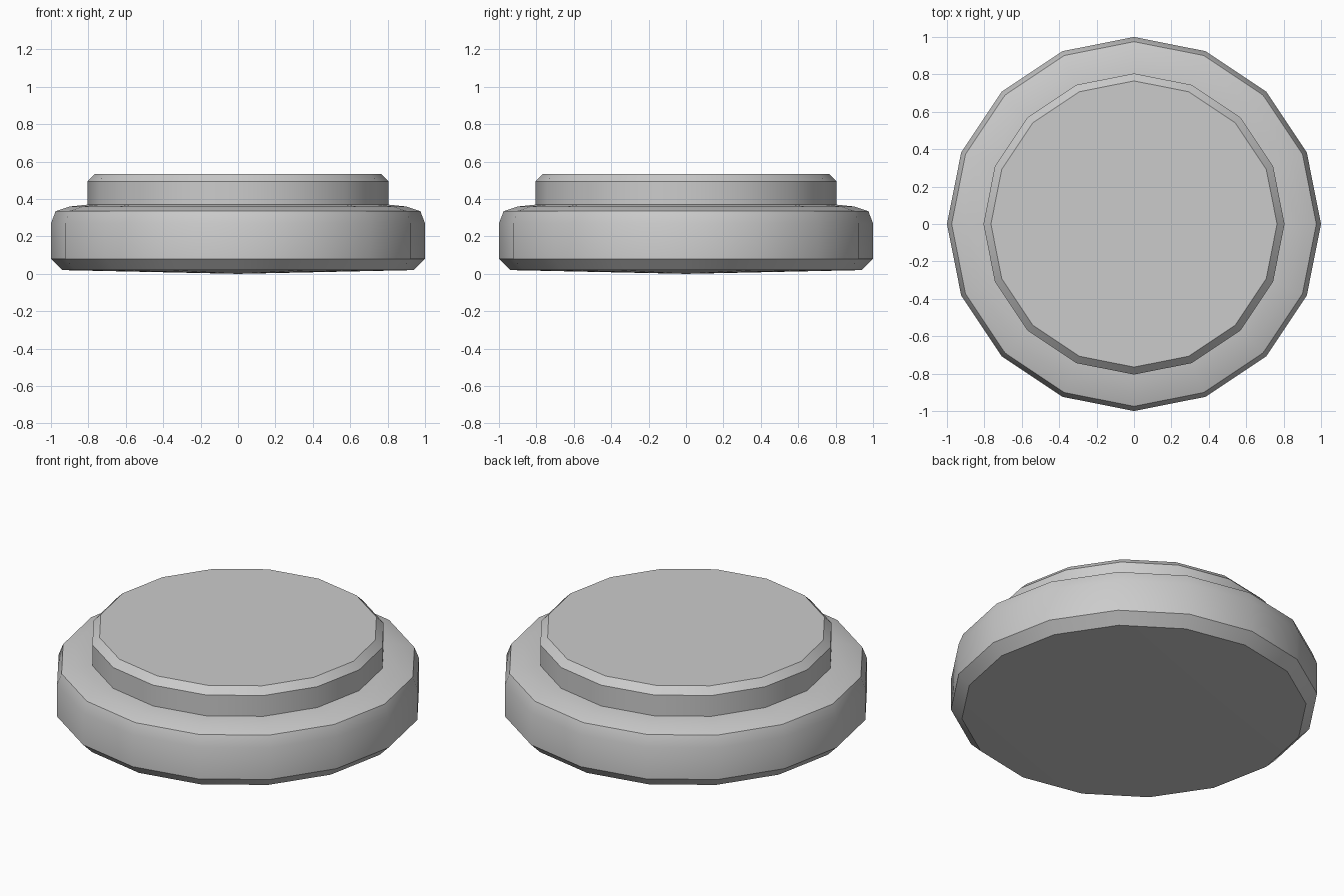
import bpy, bmesh, math

if "Cube" in bpy.data.objects:
    bpy.data.objects.remove(bpy.data.objects["Cube"])

SIDES = 16

# Stepped disc profile (radius, height), from the bottom up
PROFILE = [(0.94, 0.02), (1.0, 0.08), (1.0, 0.27), (0.975, 0.335),
           (0.90, 0.36), (0.805, 0.37), (0.805, 0.495), (0.765, 0.535)]


def lathe(name, profile, bottom_z):
    bm = bmesh.new()
    rings = []
    for r, z in profile:
        rings.append([bm.verts.new((r * math.cos(math.tau * i / SIDES),
                                    r * math.sin(math.tau * i / SIDES), z))
                      for i in range(SIDES)])
    # Side bands
    for low, high in zip(rings, rings[1:]):
        for i in range(SIDES):
            j = (i + 1) % SIDES
            bm.faces.new((low[i], low[j], high[j], high[i]))
    # Flat top and very shallow conical underside
    bm.faces.new(rings[-1])
    tip = bm.verts.new((0, 0, bottom_z))
    for i in range(SIDES):
        bm.faces.new((tip, rings[0][(i + 1) % SIDES], rings[0][i]))
    bmesh.ops.recalc_face_normals(bm, faces=bm.faces)
    mesh = bpy.data.meshes.new(name)
    bm.to_mesh(mesh)
    bm.free()
    obj = bpy.data.objects.new(name, mesh)
    bpy.context.collection.objects.link(obj)
    return obj


# Stepped round base
base = lathe("stepped_round_base", PROFILE, 0.0)
bpy.context.view_layer.objects.active = base
base.select_set(True)
bpy.ops.object.shade_smooth_by_angle(angle=math.radians(30))
